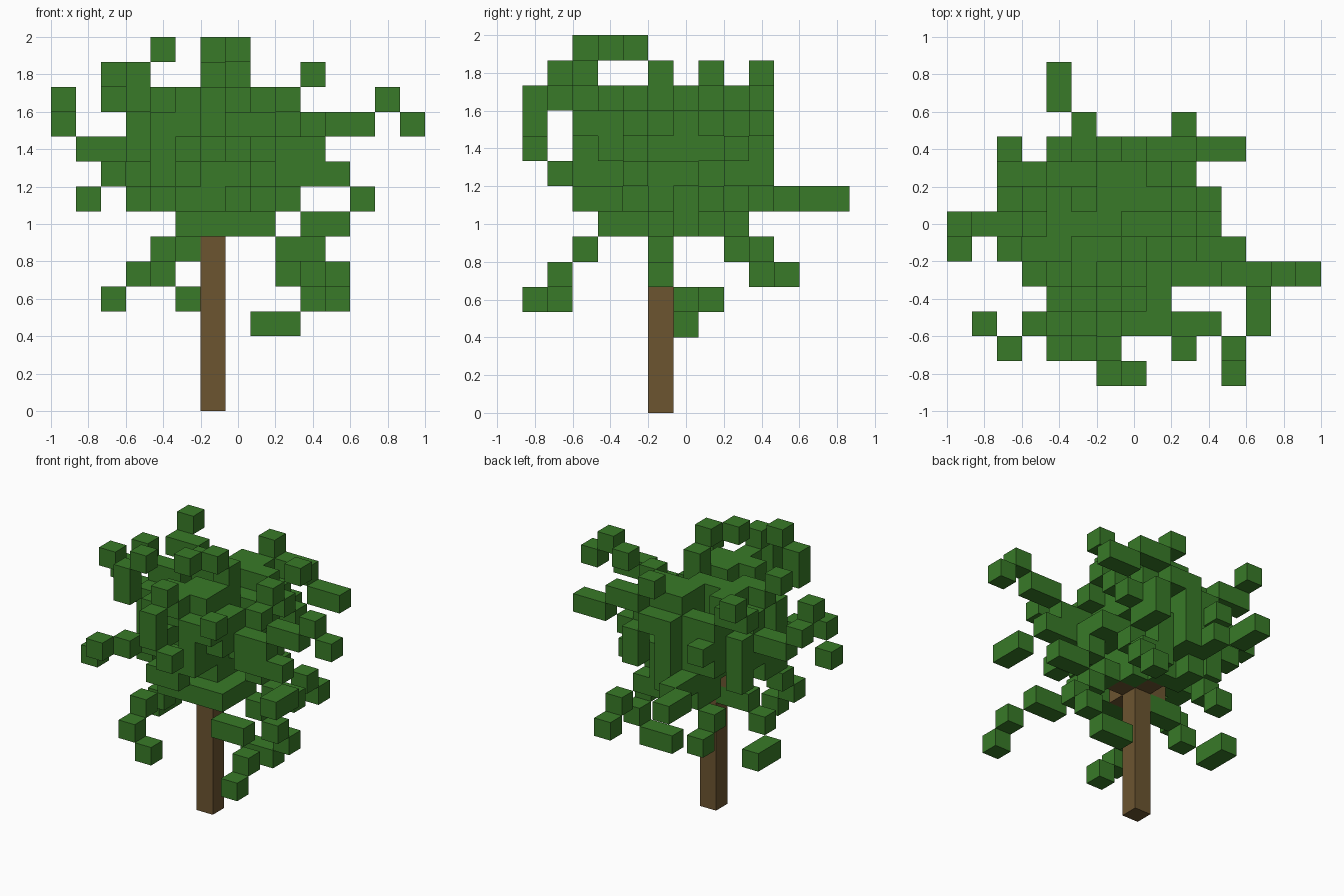
import bpy
import bmesh
import random
from mathutils import Vector

random.seed(4)
CELL = 2 / 15
GRID_CENTRE = Vector((7, 6, -0.5))
HEART = Vector((6, 5, 9))  # point inside the crown that all twigs grow from

cube = bpy.data.objects.get("Cube")
if cube:
    bpy.data.objects.remove(cube, do_unlink=True)


def make_material(name, colour):
    mat = bpy.data.materials.new(name)
    mat.use_nodes = True
    mat.diffuse_color = (*colour, 1)
    shader = mat.node_tree.nodes["Principled BSDF"]
    shader.inputs["Base Color"].default_value = (*colour, 1)
    return mat


leaf_green = make_material("leaf_green", (0.04, 0.195, 0.021))
bark_brown = make_material("bark_brown", (0.15, 0.09, 0.03))


def block_object(name, cells, mat):
    """Join grid cells into one blocky shell, keeping only the outer faces."""
    bm = bmesh.new()
    for cell in sorted(cells):
        centre = (Vector(cell) - GRID_CENTRE) * CELL
        for axis in range(3):
            for sign in (-1, 1):
                beside = list(cell)
                beside[axis] += sign
                if tuple(beside) in cells:
                    continue
                n, a, b = Vector(), Vector(), Vector()
                n[axis] = sign
                a[(axis + 1) % 3] = 1
                b[(axis + 2) % 3] = sign
                corners = (n - a - b, n + a - b, n + a + b, n - a + b)
                bm.faces.new([bm.verts.new(centre + c * CELL / 2) for c in corners])
    bmesh.ops.remove_doubles(bm, verts=bm.verts, dist=CELL / 100)
    mesh = bpy.data.meshes.new(name)
    bm.to_mesh(mesh)
    bm.free()
    mesh.materials.append(mat)
    bpy.context.collection.objects.link(bpy.data.objects.new(name, mesh))


def grid_line(start, end):
    """Grid cells along a straight line, from start to end."""
    start, end = Vector(start), Vector(end)
    steps = int(max(abs(d) for d in end - start))
    for step in range(steps + 1):
        yield tuple(round(c) for c in start.lerp(end, step / steps))


def twig_cells(path, solid):
    """Follow the path from the tip, then head for the heart until the crown is met."""
    cells = set()
    for start, end in zip(path, path[1:]):
        cells.update(grid_line(start, end))
    for cell in grid_line(path[-1], HEART):
        if cell in solid:
            break
        cells.add(cell)
    return cells - solid


# Trunk, with a cross of short boughs hidden under the crown
trunk = {(6, 5, k) for k in range(8)}
for side in (-1, 1):
    trunk |= {(6 + side, 5, 7), (6, 5 + side, 7)}
block_object("trunk", trunk, bark_brown)

# Ragged rounded crown: solid inside, thinned out towards the surface
crown_centre = Vector((6, 5.5, 9.5))
crown_radius = Vector((3.45, 3.9, 3.2))
crown = set()
for i in range(3, 10):
    for j in range(2, 10):
        for k in range(7, 13):
            offset = Vector((i, j, k)) - crown_centre
            r = Vector([d / size for d, size in zip(offset, crown_radius)]).length
            if r < 0.62 or (r < 1.08 and random.random() < 0.5):
                crown.add((i, j, k))
crown -= trunk
block_object("leaf_crown", crown, leaf_green)

# Leafy twigs, each given by its tip and any bends on the way in
twigs = {
    "low_front_left": [(11, 0, 4), (11, 1, 5), (9, 2, 6)],
    "low_front_right": [(5, 1, 4), (4, 1, 5), (4, 2, 6)],
    "low_right": [(2, 7, 4), (3, 5, 5), (5, 5, 6)],
    "low_back_right": [(4, 9, 5), (4, 8, 6)],
    "low_back_left": [(9, 10, 5), (9, 9, 6)],
    "low_left": [(8, 6, 3), (9, 6, 3), (10, 5, 5), (9, 5, 6)],
    "left_shoulder": [(11, 5, 7)],
    "left_hook": [(12, 2, 8), (11, 4, 9)],
    "left": [(14, 4, 11), (13, 4, 12), (12, 4, 11)],
    "right": [(0, 5, 12), (0, 6, 11), (1, 6, 10)],
    "right_corner": [(1, 2, 8), (2, 1, 9)],
    "back_left": [(11, 9, 11), (10, 9, 11)],
    "back": [(4, 12, 8)],
    "front": [(7, 0, 10), (6, 0, 12), (6, 1, 13)],
    "high_front_left": [(9, 1, 12)],
    "high_right": [(2, 5, 13)],
    "high_back_right": [(2, 9, 13), (2, 8, 12), (3, 8, 12)],
    "high_back": [(7, 9, 13)],
    "high_back_left": [(9, 9, 12), (8, 9, 12)],
    "high_left": [(10, 7, 13)],
    "high_front_right": [(4, 2, 14), (3, 2, 13), (3, 2, 12)],
    "crest": [(6, 3, 14), (7, 4, 14), (7, 5, 13)],
}
solid = crown | trunk
for name, path in twigs.items():
    cells = twig_cells(path, solid)
    solid |= cells
    block_object(name + "_twig", cells, leaf_green)
